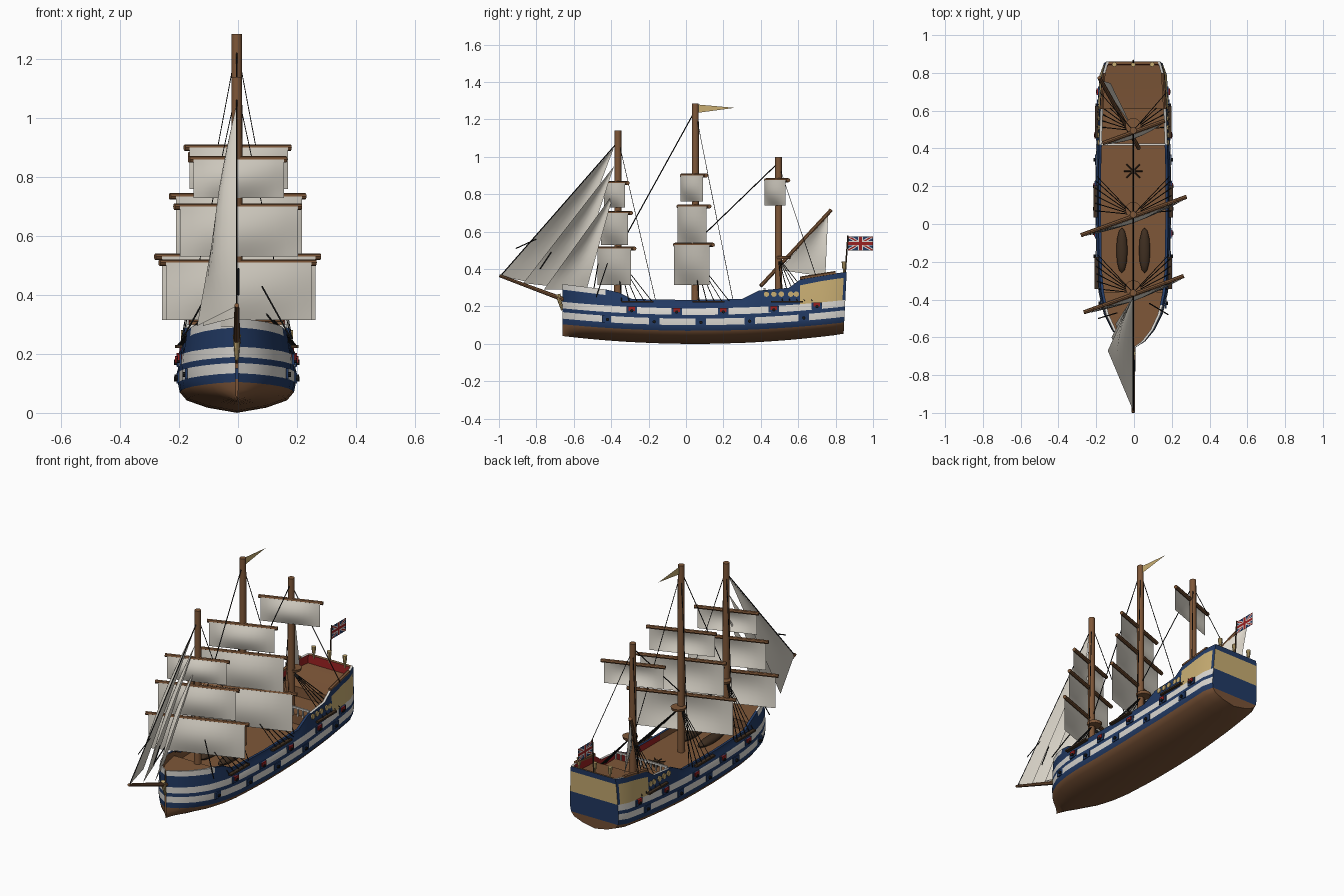
import bpy, bmesh, math
from mathutils import Vector, Matrix

if "Cube" in bpy.data.objects:
    bpy.data.objects.remove(bpy.data.objects["Cube"])


def material(name, r, g, b):
    m = bpy.data.materials.new(name)
    m.use_nodes = True
    m.diffuse_color = (r, g, b, 1)
    bsdf = m.node_tree.nodes["Principled BSDF"]
    bsdf.inputs["Base Color"].default_value = (r, g, b, 1)
    bsdf.inputs["Roughness"].default_value = 0.8
    return m


wood = material("wood", 0.21, 0.095, 0.04)
bottom = material("bottom_brown", 0.19, 0.085, 0.037)
dark = material("dark_wood", 0.05, 0.028, 0.015)
canvas = material("canvas", 0.72, 0.68, 0.6)
white = material("white_paint", 0.7, 0.68, 0.64)
navy = material("navy_paint", 0.016, 0.043, 0.13)
tan = material("gold_paint", 0.58, 0.42, 0.17)
red = material("red_paint", 0.32, 0.015, 0.015)
black = material("black", 0.01, 0.01, 0.01)


def finish(name, bm, mats, smooth=False):
    me = bpy.data.meshes.new(name)
    bm.to_mesh(me)
    bm.free()
    for m in mats:
        me.materials.append(m)
    ob = bpy.data.objects.new(name, me)
    ob.location.x = -0.004   # the yawed yards sit slightly off the keel line
    bpy.context.collection.objects.link(ob)
    if smooth:
        bpy.ops.object.select_all(action='DESELECT')
        ob.select_set(True)
        bpy.context.view_layer.objects.active = ob
        bpy.ops.object.shade_smooth_by_angle(angle=math.radians(35))


def rod(bm, a, b, r, r2=None, n=8):
    a, b = Vector(a), Vector(b)
    d = b - a
    mat = Matrix.Translation((a + b) / 2) @ d.to_track_quat('Z', 'Y').to_matrix().to_4x4()
    bmesh.ops.create_cone(bm, cap_ends=True, segments=n, radius1=r,
                          radius2=r if r2 is None else r2, depth=d.length, matrix=mat)


def box(bm, c, s):
    bmesh.ops.create_cube(bm, size=1, matrix=Matrix.Translation(c) @ Matrix.Diagonal((*s, 1)))


def grid(bm, fn, nu, nv):
    vs = [[bm.verts.new(fn(i / nu, j / nv)) for j in range(nv + 1)] for i in range(nu + 1)]
    return [bm.faces.new((vs[i][j], vs[i + 1][j], vs[i + 1][j + 1], vs[i][j + 1]))
            for i in range(nu) for j in range(nv)]


def interp(table, y):
    for (y0, v0), (y1, v1) in zip(table, table[1:]):
        if y <= y1:
            return v0 + (v1 - v0) * max(0, y - y0) / (y1 - y0)
    return table[-1][1]


# Hull lines: half width and sheer height along the length
WIDTH = [(-0.66, 0.004), (-0.62, 0.065), (-0.56, 0.115), (-0.48, 0.155), (-0.38, 0.182),
         (-0.25, 0.195), (0, 0.2), (0.3, 0.2), (0.6, 0.19), (0.79, 0.178), (0.85, 0.156)]
SHEER = [(-0.66, 0.32), (-0.38, 0.285), (-0.29, 0.24), (0, 0.235), (0.3, 0.24),
         (0.39, 0.285), (0.55, 0.3), (0.62, 0.35), (0.85, 0.385)]


def lift(y):
    t = y - 0.05
    return 0.035 * (t / 0.71) ** 2 if t < 0 else 0.045 * (t / 0.8) ** 2


def section(y, deck):
    w, sh, o = interp(WIDTH, y), interp(SHEER, y), lift(y)
    kz, wl = 1.2 * o, 0.07 + o
    dz = sh if deck is None else deck
    inner = max(0, 0.92 * w - 0.014)
    pts = [(0, kz), (0.5 * w, kz + 0.25 * (wl - kz)), (0.85 * w, kz + 0.6 * (wl - kz)),
           (0.97 * w, wl), (w, 0.1 + o), (w, 0.135 + o), (0.995 * w, 0.155 + o),
           (0.98 * w, 0.19 + o), (0.94 * w, sh - 0.03), (0.92 * w, sh),
           (inner, sh), (inner, dz), (0, dz)]
    return [Vector((x, y + (0.05 * (z - 0.2) if y > 0.8 else 0), z)) for x, z in pts]


# Hull, bulwarks, decks and transom as one loft, mirrored
stations = [(-0.66, None)] + [(y, 0.25) for y in (-0.645, -0.62, -0.59, -0.56, -0.52, -0.48, -0.43, -0.36)]
stations += [(y, 0.2) for y in (-0.36, -0.32, -0.29, -0.25, -0.12, 0, 0.15, 0.3, 0.35, 0.39, 0.42)]
stations += [(y, 0.255) for y in (0.42, 0.48, 0.55, 0.61)]
stations += [(0.61, 0.31), (0.72, 0.32), (0.79, 0.33), (0.835, 0.335), (0.835, None), (0.85, None)]
hull_mats = [bottom, navy, white, tan, wood, red]
rows = [0, 0, 0, 1, 2, 1, 2, 1, 1, 2, 4, 4]
bm = bmesh.new()
for s in (1, -1):
    rings = [[bm.verts.new((p.x * s, p.y, p.z)) for p in section(*st)] for st in stations]
    for k in range(len(rings) - 1):
        y = (stations[k][0] + stations[k + 1][0]) / 2
        for j, m in enumerate(rows):
            f = bm.faces.new((rings[k][j], rings[k + 1][j], rings[k + 1][j + 1], rings[k][j + 1]))
            f.material_index = m
            if j == 7 and 0.61 < y < 0.83:        # gilded quarter panels
                f.material_index = 3
            if j == 8 and y < -0.4:               # pale bow rail
                f.material_index = 2
            if j == 9 and -0.4 < y < 0.42:        # waist rail cap
                f.material_index = 1
            if j > 9 and (j == 10 and y > 0 or stations[k + 1] == (0.835, None)):
                f.material_index = 5              # red inner bulwarks
    last = rings[-1]
    mid = [bm.verts.new((0, v.co.y, v.co.z)) for v in last]
    for j in range(9):
        f = bm.faces.new((last[j], last[j + 1], mid[j + 1], mid[j]))
        f.material_index = 0 if j < 3 else 3 if j == 7 else 1
bmesh.ops.remove_doubles(bm, verts=bm.verts, dist=1e-4)
bmesh.ops.recalc_face_normals(bm, faces=bm.faces)
finish("hull", bm, hull_mats, True)

# Gun ports, lids and barrels on both sides
plates, lids, guns, trim, channels = [bmesh.new() for _ in range(5)]
for s in (1, -1):
    for base, ys in ((0.118, (-0.42, -0.17, 0.08, 0.34, 0.63)), (0.173, (-0.29, -0.05, 0.2, 0.47, 0.70))):
        for y in ys:
            x, z = s * interp(WIDTH, y), base + lift(y)
            box(plates, (x, y, z), (0.008, 0.056, 0.036))
            rod(guns, (x * 0.95, y, z - 0.003), (x + s * 0.013, y, z - 0.003), 0.009)
            if base > 0.15:
                box(lids, (x, y, z + 0.007), (0.02, 0.034, 0.022))
    # Gilded roundels beside the quarterdeck
    for y in (0.43, 0.47, 0.51, 0.56, 0.59):
        x = s * interp(WIDTH, y)
        rod(trim, (x * 0.9, y, 0.266), (x * 0.97, y, 0.266), 0.015, n=10)
    for y in (-0.26, 0.12, 0.54):
        box(channels, (s * interp(WIDTH, y), y, 0.225), (0.02, 0.17, 0.01))
finish("gun_port_surrounds", plates, [navy])
finish("gun_port_lids", lids, [red])
finish("gun_barrels", guns, [black])
finish("side_roundels", trim, [tan])
finish("shroud_channels", channels, [dark])

# Quarterdeck rail and poop rail
bm = bmesh.new()
box(bm, (0, 0.42, 0.295), (0.34, 0.01, 0.01))
for i in range(11):
    box(bm, (-0.16 + 0.032 * i, 0.42, 0.27), (0.008, 0.008, 0.045))
finish("quarterdeck_rail", bm, [white])
bm = bmesh.new()
for s in (1, -1):
    rod(bm, (s * 0.167, 0.61, 0.35), (s * 0.156, 0.8, 0.38), 0.01, n=6)
finish("poop_rail", bm, [wood])

# Ship's boats and capstan
bm = bmesh.new()
for x in (-0.06, 0.06):
    bmesh.ops.create_uvsphere(bm, u_segments=12, v_segments=8, radius=1,
                              matrix=Matrix.Translation((x, -0.14, 0.215)) @ Matrix.Diagonal((0.03, 0.12, 0.022, 1)))
finish("ship_boats", bm, [dark], True)
bm = bmesh.new()
rod(bm, (0, 0.28, 0.19), (0, 0.28, 0.235), 0.014)
for k in range(4):
    d = Vector((math.cos(k * math.pi / 4), math.sin(k * math.pi / 4), 0)) * 0.05
    c = Vector((0, 0.28, 0.225))
    rod(bm, c - d, c + d, 0.004, n=5)
finish("capstan", bm, [dark])

# Masts with yards and square sails: (height, half span, sail foot)
YAW = math.radians(20)
rig = {"fore": (-0.364, 1.14, [(0.51, 0.265, 0.315), (0.70, 0.215, 0.53), (0.86, 0.165, 0.73)]),
       "main": (0.05, 1.285, [(0.53, 0.28, 0.315), (0.735, 0.23, 0.54), (0.90, 0.18, 0.76)]),
       "mizzen": (0.495, 1.0, [(0.875, 0.165, 0.74)])}
ropes = bmesh.new()
for name, (my, top, yards) in rig.items():
    bm = bmesh.new()
    rod(bm, (0, my, 0.15), (0, my, top), 0.02, 0.018, n=12)
    rod(bm, (0, my + 0.025, 0.455), (0, my + 0.025, 0.47), 0.038, 0.042, n=12)
    finish(name + "_mast", bm, [wood], True)
    place = Matrix.Translation((0, my, 0)) @ Matrix.Rotation(YAW, 4, 'Z')
    spars, sails = bmesh.new(), bmesh.new()
    for z, half, foot in yards:
        h = half / math.cos(YAW)
        rod(spars, place @ Vector((-h, -0.008, z)), place @ Vector((h, -0.008, z)), 0.011)

        def cloth(u, v):
            belly = 0.022 * math.sin(math.pi * u) * math.sin(math.pi * v)
            return place @ Vector(((2 * u - 1) * h * 0.93, -0.02 - belly, foot + (z - foot) * v))
        grid(sails, cloth, 10, 8)
    finish(name + "_yards", spars, [wood], True)
    finish(name + "_square_sails", sails, [canvas], True)
    # Lower shrouds and long backstays
    for s in (1, -1):
        for k in range(5):
            y = my + 0.02 + 0.04 * k
            rod(ropes, (0, my, 0.46), (s * interp(WIDTH, y), y, 0.23), 0.0025, n=4)
        y = my + 0.2
        rod(ropes, (0, my, top - 0.04), (s * interp(WIDTH, y) * 0.95, y, interp(SHEER, y)), 0.002, n=4)
# Stays between the masts, fore sheets and jib lines
for a, b in (((0, 0.05, 1.25), (0, -0.364, 0.5)), ((0, 0.495, 0.97), (0, 0.05, 0.54)),
             ((0, -0.364, 1.08), (0, -0.99, 0.365)), ((0, -0.91, 0.51), (0, -0.8, 0.56)),
             ((0.006, -0.78, 0.4), (0.006, -0.72, 0.49)), ((0.085, -0.42, 0.43), (0.185, -0.48, 0.25)),
             ((-0.085, -0.47, 0.43), (-0.185, -0.5, 0.25))):
    rod(ropes, a, b, 0.003, n=4)
finish("rigging", ropes, [black])

# Bowsprit and figurehead
bm = bmesh.new()
rod(bm, (0, -0.5, 0.18), (0, -0.998, 0.365), 0.014, 0.008)
finish("bowsprit", bm, [wood], True)
bm = bmesh.new()
rod(bm, (0, -0.662, 0.18), (0, -0.685, 0.265), 0.006, 0.014)
finish("figurehead", bm, [tan], True)


# Staysails
def staysail(bm, tack, head, clew, belly):
    tack, head, clew = Vector(tack), Vector(head), Vector(clew)
    grid(bm, lambda u, v: tack.lerp(head, u).lerp(clew.lerp(head, u), v)
         + Vector((belly, 0, 0)) * math.sin(math.pi * u) * math.sin(math.pi * v), 10, 6)
    bmesh.ops.remove_doubles(bm, verts=bm.verts, dist=1e-5)


bm = bmesh.new()
for y, z, top, cx, cy in ((-0.99, 0.362, 1.05, -0.135, -0.67),
                          (-0.87, 0.325, 0.95, -0.115, -0.6), (-0.76, 0.29, 0.81, -0.095, -0.53)):
    staysail(bm, (0, y, z), (0, -0.385, top), (cx, cy, 0.295), -0.03)
finish("jib_sails", bm, [canvas], True)
bm = bmesh.new()
staysail(bm, (0, 0.50, 0.395), (-0.17, 0.76, 0.695), (-0.12, 0.745, 0.36), -0.015)
finish("lateen_sail", bm, [canvas], True)
bm = bmesh.new()
rod(bm, (0.03, 0.40, 0.31), (-0.18, 0.775, 0.715), 0.011)
finish("lateen_yard", bm, [wood], True)

# Stern lanterns
bm = bmesh.new()
for x in (-0.1, 0, 0.1):
    rod(bm, (x, 0.845, 0.37), (x, 0.845, 0.40), 0.005)
    rod(bm, (x, 0.845, 0.40), (x, 0.845, 0.44), 0.009, 0.013)
finish("stern_lanterns", bm, [tan], True)

# Masthead pennant, ensign staff and ensign
bm = bmesh.new()
bm.faces.new([bm.verts.new(p) for p in ((0, 0.06, 1.28), (0, 0.06, 1.235), (0, 0.26, 1.262))])
finish("pennant", bm, [tan])
bm = bmesh.new()
rod(bm, (0, 0.85, 0.36), (0, 0.866, 0.58), 0.004, n=6)
finish("ensign_staff", bm, [dark])
bm = bmesh.new()
for f in grid(bm, lambda u, v: Vector((0, 0.865 + 0.135 * u, 0.5 + 0.075 * v)), 54, 30):
    c = f.calc_center_median()
    u, v = abs(c.y - 0.9325) / 0.0375, abs(c.z - 0.5375) / 0.0375
    cross, diagonal = min(u, v), abs(v - u / 1.8)
    f.material_index = (2 if cross < 0.2 else 1 if cross < 0.34 else
                        2 if diagonal < 0.1 else 1 if diagonal < 0.25 else 0)
finish("ensign", bm, [navy, white, red])
